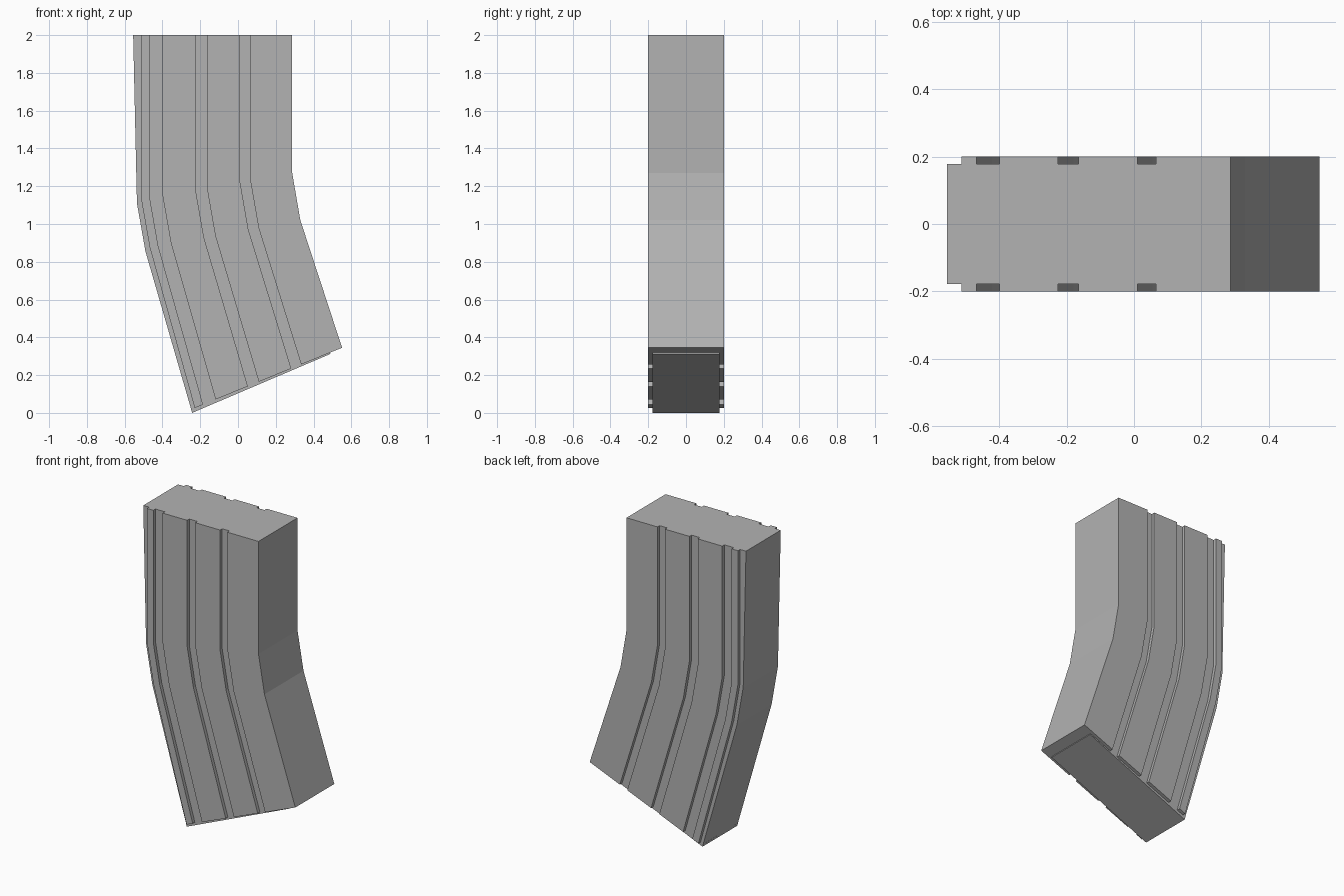
import bpy
import bmesh

if "Cube" in bpy.data.objects:
    bpy.data.objects.remove(bpy.data.objects["Cube"])

grey = bpy.data.materials.new("mid grey")
grey.diffuse_color = (0.45, 0.45, 0.45, 1)
grey.use_nodes = True
grey.node_tree.nodes["Principled BSDF"].inputs["Base Color"].default_value = grey.diffuse_color

OUT, IN = 0.2, 0.178      # half widths: raised ribs and recessed channels

# Lengthwise edges, rear to front: (x, z) at the top, upper bend, lower bend, foot
spine = [(-0.555, 2), (-0.535, 1.11), (-0.49, 0.855), (-0.246, 0.012)]
step = [(-0.513, 2), (-0.513, 1.135), (-0.467, 0.875), (-0.229, 0.026)]
front = [(0.287, 2), (0.287, 1.27), (0.33, 1.02), (0.551, 0.345)]


def edge_at(x):
    """Edge between the step and the front, starting at x on the top."""
    t = (x - step[0][0]) / (front[0][0] - step[0][0])
    return [(a[0] + (b[0] - a[0]) * t, a[1] + (b[1] - a[1]) * t)
            for a, b in zip(step, front)]


# Half outline of the section: (edge, half width)
half = [(spine, IN), (step, IN), (step, OUT)]
for x0, x1 in ((-0.468, -0.4), (-0.225, -0.165), (0.011, 0.065)):
    a, b = edge_at(x0), edge_at(x1)
    half += [(a, OUT), (a, IN), (b, IN), (b, OUT)]
half.append((front, OUT))
outline = [(e, -w) for e, w in half] + [(e, w) for e, w in reversed(half)]


def loft(name, outline, stations):
    """Join matching section rings and cap both ends."""
    bm = bmesh.new()
    rings = [[bm.verts.new((e[i][0], y, e[i][1])) for e, y in outline]
             for i in range(stations)]
    n = len(outline)
    for r, s in zip(rings, rings[1:]):
        for j in range(n):
            k = (j + 1) % n
            bm.faces.new((r[j], s[j], s[k], r[k]))
    bm.faces.new(rings[0])
    bm.faces.new(rings[-1][::-1])
    bmesh.ops.recalc_face_normals(bm, faces=bm.faces)
    mesh = bpy.data.meshes.new(name)
    bm.to_mesh(mesh)
    bm.free()
    mesh.materials.append(grey)
    obj = bpy.data.objects.new(name, mesh)
    bpy.context.collection.objects.link(obj)
    return obj


# Curved ribbed body
loft("curved_body", outline, 4)

# Narrow plate under the slanted foot
rear = [(-0.248, 0.018), (-0.243, 0.0)]
nose = [(0.485, 0.324), (0.489, 0.312)]
loft("foot_plate", [(rear, -IN), (nose, -IN), (nose, IN), (rear, IN)], 2)
